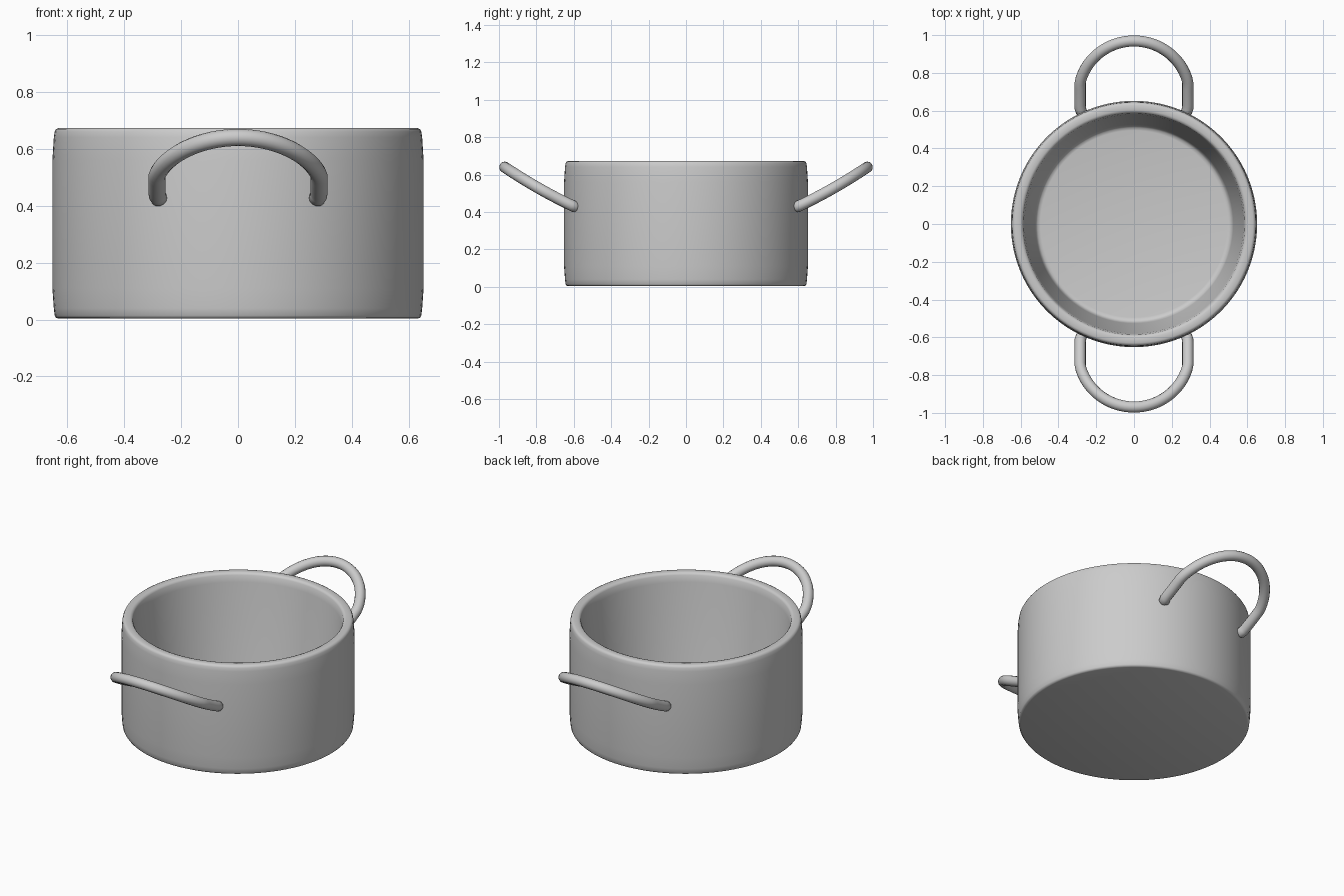
import bpy, bmesh, math
from mathutils import Matrix

old = bpy.data.objects.get("Cube")
if old:
    bpy.data.objects.remove(old)

# One brushed grey metal for everything
metal = bpy.data.materials.new("grey_metal")
metal.use_nodes = True
GREY = (0.6, 0.6, 0.6, 1)
metal.diffuse_color = GREY
metal.node_tree.nodes["Principled BSDF"].inputs["Base Color"].default_value = GREY


def finish(obj, angle):
    obj.data.materials.clear()
    obj.data.materials.append(metal)
    bpy.ops.object.select_all(action='DESELECT')
    obj.select_set(True)
    bpy.context.view_layer.objects.active = obj
    bpy.ops.object.shade_smooth_by_angle(angle=math.radians(angle))


def lathe(name, profile, sides):
    bm = bmesh.new()
    verts = [bm.verts.new((r, 0, z)) for r, z in profile]
    edges = [bm.edges.new(pair) for pair in zip(verts, verts[1:])]
    bmesh.ops.spin(bm, geom=verts + edges, axis=(0, 0, 1), cent=(0, 0, 0),
                   angle=math.tau, steps=sides)
    bmesh.ops.remove_doubles(bm, verts=bm.verts, dist=1e-4)
    bmesh.ops.recalc_face_normals(bm, faces=bm.faces)
    mesh = bpy.data.meshes.new(name)
    bm.to_mesh(mesh)
    bm.free()
    obj = bpy.data.objects.new(name, mesh)
    bpy.context.collection.objects.link(obj)
    finish(obj, 50)
    return obj


# Pot wall: outside, rounded rim, tapering inside, flat inner floor
lathe("pot_body", [
    (0, 0.003), (0.63, 0.003), (0.639, 0.006), (0.644, 0.014), (0.647, 0.04),
    (0.652, 0.11), (0.652, 0.56), (0.647, 0.64), (0.644, 0.66), (0.639, 0.669),
    (0.63, 0.673), (0.603, 0.673), (0.593, 0.669), (0.587, 0.66), (0.58, 0.62),
    (0.526, 0.12), (0.52, 0.095), (0.51, 0.083), (0.495, 0.08), (0, 0.08),
], 96)


def handle(name, side):
    # Bent round rod: an arc in plan that rises away from the pot
    R, cy, ends = 0.285, 0.684, math.radians(19)
    steps = 48
    points = []
    for i in range(steps + 1):
        a = -ends + (math.pi + 2 * ends) * i / steps
        y = cy + R * math.sin(a)
        t = (y - 0.59) / 0.38
        z = 0.425 + 0.215 * t - 0.04 * t * (1 - t)
        points.append((max(-1, min(1, math.cos(a) * 1.03)) * R, y, z))
    curve = bpy.data.curves.new(name, 'CURVE')
    curve.dimensions = '3D'
    curve.bevel_depth = 0.03
    curve.bevel_resolution = 5
    curve.use_fill_caps = True
    spline = curve.splines.new('POLY')
    spline.points.add(steps + 2)
    # Narrower extra points round off the rod ends
    first = [p + (p - q) * 0.4 for p, q in zip(points[0], points[1])]
    last = [p + (p - q) * 0.4 for p, q in zip(points[-1], points[-2])]
    for point, co in zip(spline.points, [first] + points + [last]):
        point.co = (*co, 1)
    spline.points[0].radius = spline.points[-1].radius = 0.7
    temp = bpy.data.objects.new(name + "_path", curve)
    bpy.context.collection.objects.link(temp)
    bpy.context.view_layer.update()
    mesh = bpy.data.meshes.new_from_object(
        temp.evaluated_get(bpy.context.evaluated_depsgraph_get()))
    bpy.data.objects.remove(temp)
    if side < 0:
        mesh.transform(Matrix.Rotation(math.pi, 4, 'Z'))
    obj = bpy.data.objects.new(name, mesh)
    bpy.context.collection.objects.link(obj)
    finish(obj, 60)


handle("front_handle", -1)
handle("back_handle", 1)
